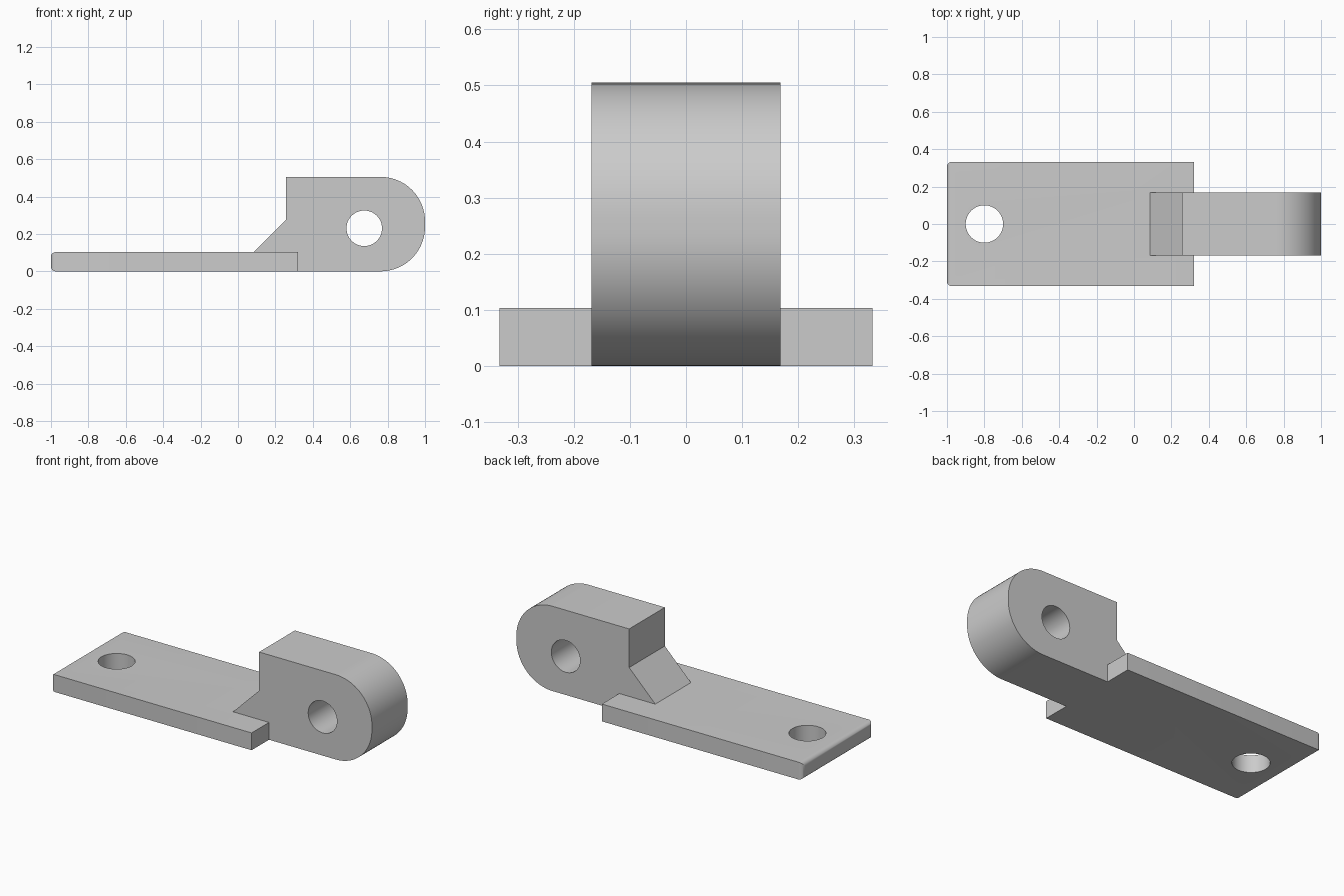
import bpy, bmesh
from math import cos, sin, pi, radians
from mathutils import Vector

cube = bpy.data.objects.get("Cube")
if cube:
    bpy.data.objects.remove(cube)

grey = bpy.data.materials.new("plain grey")
grey.use_nodes = True
grey.diffuse_color = (0.6, 0.6, 0.6, 1)
grey.node_tree.nodes["Principled BSDF"].inputs["Base Color"].default_value = (0.6, 0.6, 0.6, 1)

PLATE_T, HEIGHT, PLATE_END = 0.103, 0.505, 0.322
HALF_PLATE, HALF_LUG = 0.332, 0.168


def prism(name, points, direction):
    """Extrude a closed loop of points along a direction."""
    bm = bmesh.new()
    face = bm.faces.new([bm.verts.new(p) for p in points])
    new = bmesh.ops.extrude_face_region(bm, geom=[face])["geom"]
    bmesh.ops.translate(bm, vec=Vector(direction),
                        verts=[v for v in new if isinstance(v, bmesh.types.BMVert)])
    bmesh.ops.recalc_face_normals(bm, faces=bm.faces)
    mesh = bpy.data.meshes.new(name)
    bm.to_mesh(mesh)
    bm.free()
    mesh.materials.append(grey)
    obj = bpy.data.objects.new(name, mesh)
    bpy.context.collection.objects.link(obj)
    return obj


def arc(cx, cy, r, start, end, steps):
    return [(cx + r * cos(start + (end - start) * i / steps),
             cy + r * sin(start + (end - start) * i / steps)) for i in range(steps + 1)]


def combine(target, other, operation):
    mod = target.modifiers.new(other.name, "BOOLEAN")
    mod.object, mod.operation, mod.solver = other, operation, "EXACT"
    bpy.context.view_layer.objects.active = target
    bpy.ops.object.modifier_apply(modifier=mod.name)
    bpy.data.objects.remove(other)


# Mounting plate with a softened free end
corners = [(-1, -HALF_PLATE, 0), (PLATE_END, -HALF_PLATE, 0),
           (PLATE_END, HALF_PLATE, 0), (-1, HALF_PLATE, 0)]
bracket = prism("hinge_bracket", corners, (0, 0, PLATE_T))
bm = bmesh.new()
bm.from_mesh(bracket.data)
end_edges = [e for e in bm.edges if all(v.co.x < -0.99 for v in e.verts)]
bmesh.ops.bevel(bm, geom=end_edges, offset=0.025, segments=5, profile=0.5, affect="EDGES")
bm.to_mesh(bracket.data)
bm.free()

# Upright lug: sloped gusset, square shoulder, rounded nose
R = 0.238
outline = ([(0.2, 0)] + arc(1 - R, R, R, -pi / 2, 0, 20)
           + arc(1 - R, HEIGHT - R, R, 0, pi / 2, 20)
           + [(0.257, HEIGHT), (0.257, 0.275), (0.085, PLATE_T), (0.2, PLATE_T / 2)])
lug = prism("lug", [(x, -HALF_LUG, z) for x, z in outline], (0, 2 * HALF_LUG, 0))
combine(bracket, lug, "UNION")

# Pin hole through the lug and screw hole through the plate
pin = prism("pin_hole", [(x, -1, z) for x, z in arc(0.675, 0.23, 0.095, 0, 2 * pi, 48)[:-1]], (0, 2, 0))
combine(bracket, pin, "DIFFERENCE")
screw = prism("screw_hole", [(x, y, -1) for x, y in arc(-0.8, 0, 0.1, 0, 2 * pi, 48)[:-1]], (0, 0, 2))
combine(bracket, screw, "DIFFERENCE")

bpy.ops.object.select_all(action="DESELECT")
bracket.select_set(True)
bpy.context.view_layer.objects.active = bracket
bpy.ops.object.shade_smooth_by_angle(angle=radians(30))
